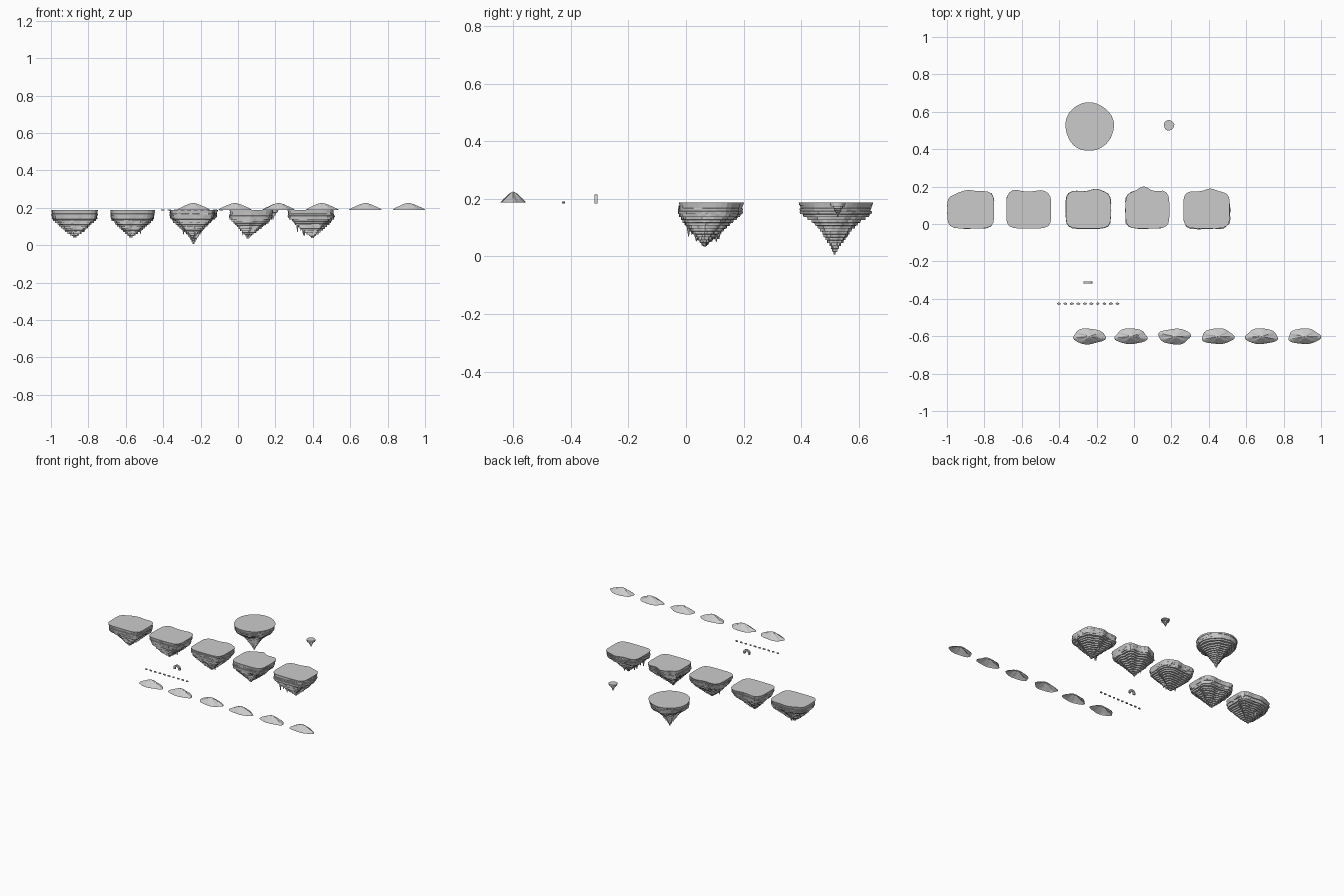
import bpy, bmesh, math, random
from mathutils import Vector, Matrix

if "Cube" in bpy.data.objects:
    bpy.data.objects.remove(bpy.data.objects["Cube"])

TOP = 0.187
SEG = 40


def finish(bm, name):
    bmesh.ops.recalc_face_normals(bm, faces=bm.faces)
    me = bpy.data.meshes.new(name)
    bm.to_mesh(me)
    bm.free()
    ob = bpy.data.objects.new(name, me)
    bpy.context.collection.objects.link(ob)
    return ob


def lerp_profile(prof, z):
    for (z0, r0), (z1, r1) in zip(prof, prof[1:]):
        if z1 <= z <= z0:
            return r0 + (r1 - r0) * (z0 - z) / (z0 - z1)
    return prof[-1][1]


def square_outline(hx, hy, bumps):
    # rounded square with a wavy back edge
    def f(a):
        c, s = math.cos(a), math.sin(a)
        k = (abs(c) ** 5 + abs(s) ** 5) ** -0.2
        x, y = c * k * hx, s * k * hy
        if s > 0:
            for bx, h in bumps:
                y += h * math.exp(-((x - bx) / 0.035) ** 2) * min(1, 2 * s)
        return x, y
    return f


def round_outline(r, wob):
    def f(a):
        k = r * (1 + wob * math.sin(3 * a + 1) + wob * 0.7 * math.sin(5 * a))
        return k * math.cos(a), k * math.sin(a)
    return f


def island(name, cx, cy, outline, prof, tip, layers, seed, spikes=()):
    """Flat-topped rock built from stepped strata that shrink to a tip."""
    rnd = random.Random(seed)
    bm = bmesh.new()
    z_top, z_tip = prof[0][0], prof[-1][0]
    ph = [rnd.uniform(0, 6.28) for _ in range(3)]
    rings = []

    def ring(z, r, jit):
        t = (z_top - z) / (z_top - z_tip)
        vs = []
        for i in range(SEG):
            a = 2 * math.pi * i / SEG
            x, y = outline(a)
            # blend towards a lumpy round section lower down
            lump = 1 + t * (0.15 * math.sin(3 * a + ph[0]) + 0.10 * math.sin(5 * a + ph[1])
                            + 0.08 * math.sin(8 * a + ph[2])) * min(1, 3 * (1 - r + 0.1))
            k = r * lump * (1 + jit[i])
            vs.append(bm.verts.new((cx + x * k + tip[0] * t, cy + y * k + tip[1] * t, z)))
        return vs

    for n in range(layers):
        za = z_top - (z_top - z_tip) * n / layers
        zb = z_top - (z_top - z_tip) * (n + 0.9) / layers
        r = lerp_profile(prof, (za + zb) / 2) * (1 + (rnd.uniform(-0.03, 0.02) if n else 0))
        jit = [rnd.uniform(-0.035, 0.02) * min(1, n / 3) for _ in range(SEG)]
        rings += [ring(za, r, jit), ring(zb, r * 0.98, jit)]
    for p, q in zip(rings, rings[1:]):
        for i in range(SEG):
            j = (i + 1) % SEG
            bm.faces.new((p[i], p[j], q[j], q[i]))
    bm.faces.new(rings[0])
    end = bm.verts.new((cx + tip[0], cy + tip[1], z_tip))
    for i in range(SEG):
        bm.faces.new((rings[-1][i], rings[-1][(i + 1) % SEG], end))
    # hanging stalactites
    for sx, sy, zt, zb, r in spikes:
        bmesh.ops.create_cone(bm, segments=6, radius1=r * 0.1, radius2=r, depth=zt - zb,
                              cap_ends=True,
                              matrix=Matrix.Translation((cx + sx, cy + sy, (zt + zb) / 2)))
    return finish(bm, name)


# row of five square islands: centre x, half width, tip x/y shift, tip z, back bumps
row = [
    (-0.873, 0.125, (0.0, -0.01), 0.04, [(-0.01, 0.008), (0.09, 0.004), (-0.1, -0.015)]),
    (-0.563, 0.12, (-0.01, -0.005), 0.04, [(-0.08, 0.012), (0.07, 0.008)]),
    (-0.244, 0.12, (0.0, -0.01), 0.04, [(0.04, 0.014), (-0.08, 0.006)]),
    (0.072, 0.117, (-0.02, -0.01), 0.035, [(-0.02, 0.028), (0.09, 0.008)]),
    (0.388, 0.124, (0.01, -0.015), 0.037, [(0.02, 0.016), (-0.1, 0.004)]),
]
for n, (cx, hx, tip, zt, bumps) in enumerate(row):
    prof = [(TOP, 1.0), (0.150, 0.99), (0.140, 0.93), (0.122, 0.76), (0.105, 0.61),
            (0.088, 0.46), (0.070, 0.30), (0.055, 0.15), (zt, 0.02)]
    rnd = random.Random(40 + n)
    spikes = [(rnd.uniform(-0.05, 0.05), rnd.uniform(-0.04, 0.04), 0.10,
               rnd.uniform(0.05, 0.065), 0.012) for _ in range(4)]
    if n == 4:
        spikes += [(-0.07, -0.066, 0.14, 0.07, 0.013), (-0.055, -0.055, 0.13, 0.075, 0.01)]
    island(f"square_island_{n + 1}", cx, 0.075, square_outline(hx, 0.099, bumps),
           prof, tip, 15, n, spikes)

# large round island
island("round_island", -0.238, 0.521, round_outline(0.13, 0.012),
       [(TOP, 1.0), (0.156, 0.98), (0.142, 0.88), (0.128, 0.72), (0.108, 0.53),
        (0.094, 0.43), (0.066, 0.29), (0.038, 0.13), (0.006, 0.01)], (0, -0.005), 18, 11)

# tiny round island
island("tiny_island", 0.187, 0.528, round_outline(0.028, 0.03),
       [(TOP, 1.0), (0.178, 0.95), (0.168, 0.55), (0.155, 0.3), (0.138, 0.02)], (0, 0), 7, 12)


# row of open-bottomed hills
def hill(name, cx, cy, hx, hy, h, seed):
    rnd = random.Random(seed)
    bm = bmesh.new()
    p1, p2 = rnd.uniform(0, 6.28), rnd.uniform(0, 6.28)
    n, prev = 32, None
    shape = [(1.0, 0.0), (0.97, 0.1), (0.78, 0.32), (0.55, 0.55), (0.32, 0.78), (0.14, 0.93)]
    for lvl, (r, z) in enumerate(shape):
        vs = []
        for i in range(n):
            a = 2 * math.pi * i / n
            w = 1 + 0.05 * math.sin(3 * a + p1) + 0.04 * math.sin(5 * a + p2)
            dz = h * 0.04 * math.sin(7 * a + p2) if 1 < lvl < 5 else 0
            vs.append(bm.verts.new((cx + hx * r * w * math.cos(a),
                                    cy + hy * r * w * math.sin(a), TOP + h * z + dz)))
        if prev:
            for i in range(n):
                j = (i + 1) % n
                bm.faces.new((prev[i], prev[j], vs[j], vs[i]))
        prev = vs
    peak = bm.verts.new((cx, cy, TOP + h))
    for i in range(n):
        bm.faces.new((prev[i], prev[(i + 1) % n], peak))
    return finish(bm, name)


for n, cx in enumerate((-0.24, -0.016, 0.217, 0.447, 0.682, 0.91)):
    hill(f"hill_{n + 1}", cx, -0.601, 0.086, 0.042, 0.039, 60 + n)

# stepping stones
rnd = random.Random(5)
for n in range(10):
    bm = bmesh.new()
    bmesh.ops.create_cone(bm, segments=8, radius1=1, radius2=0.85, depth=1, cap_ends=True)
    s = rnd.uniform(0.008, 0.0115)
    bm.transform(Matrix.Translation((-0.402 + n * 0.0348, -0.426, TOP + 0.001))
                 @ Matrix.Diagonal((s, 0.006, 0.006, 1)))
    finish(bm, f"stepping_stone_{n + 1}")

# stone arch swept as a square section
bm = bmesh.new()
path = [(-0.018, 0.0), (-0.018, 0.010)]
path += [(-0.018 * math.cos(math.pi * k / 8), 0.010 + 0.014 * math.sin(math.pi * k / 8))
         for k in range(1, 8)]
path += [(0.018, 0.010), (0.018, 0.0)]
prev = first = None
for k, (x, z) in enumerate(path):
    a, b = path[max(k - 1, 0)], path[min(k + 1, len(path) - 1)]
    d = Vector((b[0] - a[0], 0, b[1] - a[1])).normalized()
    nrm = Vector((-d.z, 0, d.x)) * 0.006
    c = Vector((-0.245, -0.313, TOP - 0.002)) + Vector((x, 0, z))
    dy = Vector((0, 0.006, 0))
    vs = [bm.verts.new(c + o) for o in (nrm + dy, nrm - dy, -nrm - dy, -nrm + dy)]
    if prev:
        for i in range(4):
            j = (i + 1) % 4
            bm.faces.new((prev[i], prev[j], vs[j], vs[i]))
    first = first or vs
    prev = vs
bm.faces.new(first)
bm.faces.new(prev)
finish(bm, "stone_arch")
